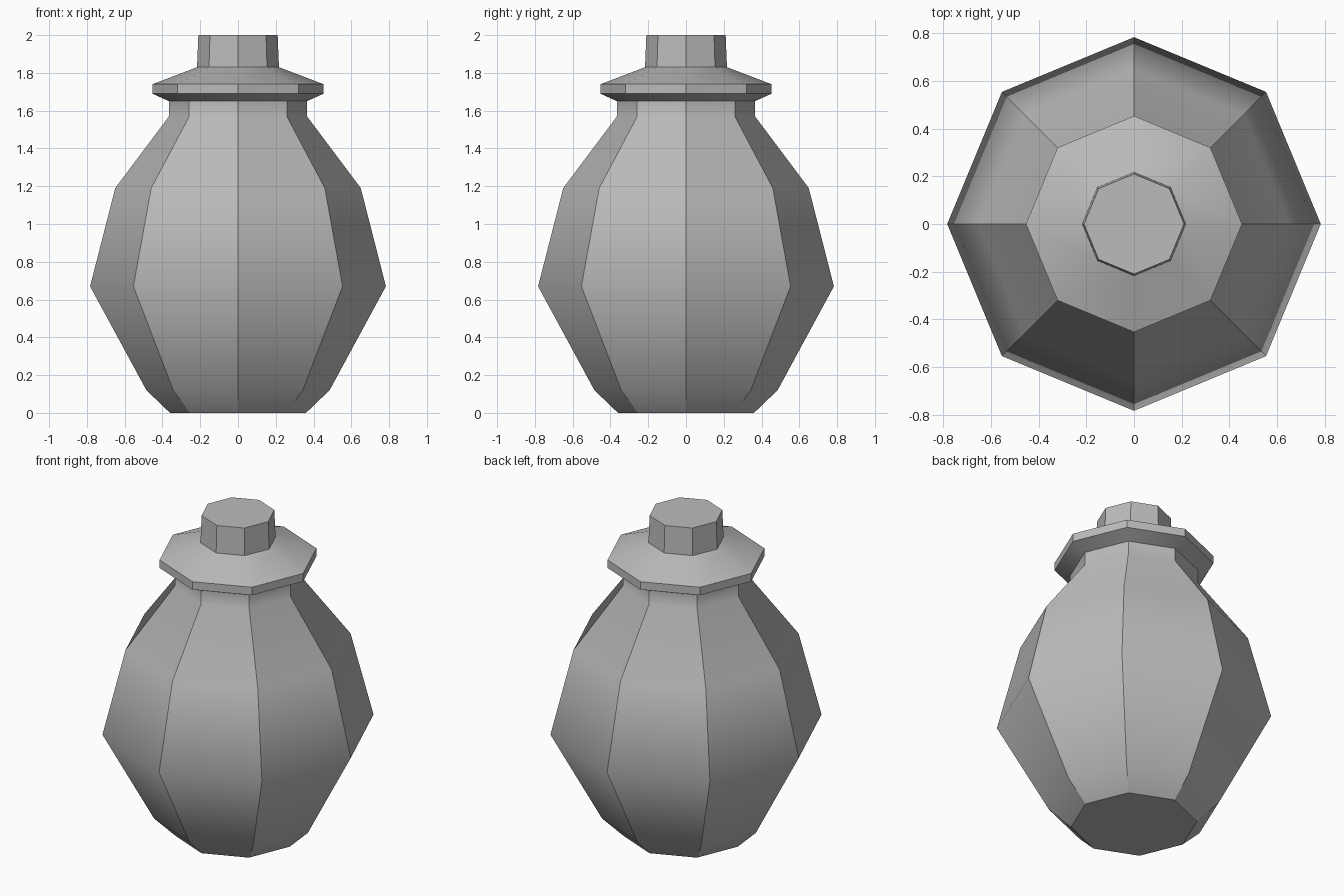
import bpy
import bmesh
import math

SIDES = 8

cube = bpy.data.objects.get("Cube")
if cube:
    bpy.data.objects.remove(cube, do_unlink=True)

# Single clay colour
clay = bpy.data.materials.new("grey_clay")
clay.use_nodes = True
colour = (0.5, 0.5, 0.5, 1.0)
clay.diffuse_color = colour
bsdf = next(n for n in clay.node_tree.nodes if n.type == 'BSDF_PRINCIPLED')
bsdf.inputs["Base Color"].default_value = colour


def turned_part(name, profile, cap_bottom=False, cap_top=False):
    """Spin a (radius, height) profile into an eight-sided part."""
    bm = bmesh.new()
    rings = []
    for radius, z in profile:
        ring = []
        for i in range(SIDES):
            a = math.tau * i / SIDES
            ring.append(bm.verts.new((radius * math.cos(a), radius * math.sin(a), z)))
        rings.append(ring)
    for low, high in zip(rings, rings[1:]):
        for i in range(SIDES):
            j = (i + 1) % SIDES
            bm.faces.new((low[i], low[j], high[j], high[i]))
    if cap_bottom:
        bm.faces.new(rings[0][::-1])
    if cap_top:
        bm.faces.new(rings[-1])

    # Crisp ridges between the sides, soft bends along the profile
    bm.normal_update()
    for face in bm.faces:
        face.smooth = True
    for edge in bm.edges:
        level = abs(edge.verts[0].co.z - edge.verts[1].co.z) < 1e-5
        limit = math.radians(42 if level else 30)
        edge.smooth = edge.calc_face_angle(0) < limit

    mesh = bpy.data.meshes.new(name)
    bm.to_mesh(mesh)
    bm.free()
    mesh.materials.append(clay)
    obj = bpy.data.objects.new(name, mesh)
    bpy.context.collection.objects.link(obj)
    return obj


# Belly and neck
turned_part("jar_body", [
    (0.36, 0), (0.485, 0.12), (0.783, 0.67), (0.65, 1.19),
    (0.365, 1.57), (0.365, 1.65)], cap_bottom=True)

# Flared lid with its knob
turned_part("jar_lid", [
    (0.365, 1.65), (0.453, 1.69), (0.453, 1.74),
    (0.217, 1.83), (0.21, 2.0)], cap_top=True)
